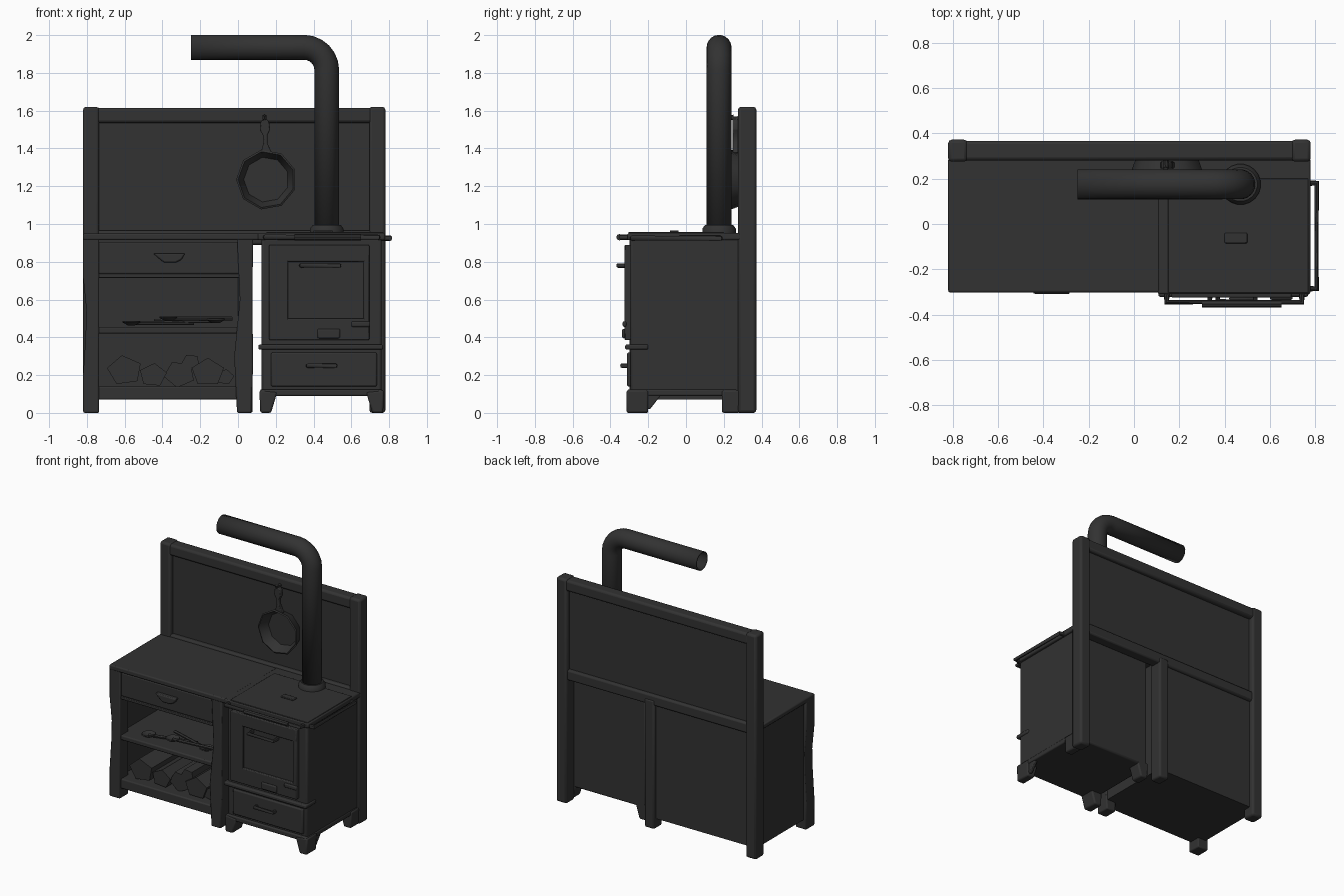
import bpy, bmesh, math, random
from mathutils import Vector, Matrix

if "Cube" in bpy.data.objects:
    bpy.data.objects.remove(bpy.data.objects["Cube"])

random.seed(4)
mat = bpy.data.materials.new("soot black")
mat.diffuse_color = (0.032, 0.032, 0.032, 1)
mat.use_nodes = True
mat.node_tree.nodes["Principled BSDF"].inputs["Base Color"].default_value = mat.diffuse_color


def finish(name, bm, bevel=0.0, smooth=True):
    bmesh.ops.recalc_face_normals(bm, faces=bm.faces)
    me = bpy.data.meshes.new(name)
    bm.to_mesh(me)
    bm.free()
    me.materials.append(mat)
    ob = bpy.data.objects.new(name, me)
    bpy.context.collection.objects.link(ob)
    if bevel:
        m = ob.modifiers.new("bevel", 'BEVEL')
        m.width, m.segments = bevel, 2
    if smooth:
        bpy.ops.object.select_all(action='DESELECT')
        ob.select_set(True)
        bpy.context.view_layer.objects.active = ob
        bpy.ops.object.shade_smooth_by_angle(angle=math.radians(40))
    return ob


def box(name, x0, x1, y0, y1, z0, z1, bevel=0.008):
    bm = bmesh.new()
    M = Matrix.Translation(((x0 + x1) / 2, (y0 + y1) / 2, (z0 + z1) / 2)) @ \
        Matrix.Diagonal((x1 - x0, y1 - y0, z1 - z0, 1))
    bmesh.ops.create_cube(bm, size=1, matrix=M)
    return finish(name, bm, bevel)


def prism(name, pts, axis, a, b, bevel=0.0):
    """Extrude a 2D outline along x (points are y,z) or y (points are x,z)."""
    bm = bmesh.new()
    put = (lambda p, t: (t, p[0], p[1])) if axis == 'x' else (lambda p, t: (p[0], t, p[1]))
    f = bm.faces.new([bm.verts.new(put(p, a)) for p in pts])
    r = bmesh.ops.extrude_face_region(bm, geom=[f])
    d = Vector(put((0, 0), b - a))
    bmesh.ops.translate(bm, vec=d, verts=[v for v in r['geom'] if isinstance(v, bmesh.types.BMVert)])
    return finish(name, bm, bevel)


def tube(name, path, r, sides=8, caps=True):
    """Sweep a circle along a path, mitred at the corners."""
    P = [Vector(p) for p in path]
    bm, rings, n = bmesh.new(), [], None
    for i, p in enumerate(P):
        d0 = (p - P[i - 1]).normalized() if i else (P[1] - p).normalized()
        d1 = (P[i + 1] - p).normalized() if i < len(P) - 1 else d0
        t = (d0 + d1).normalized()
        n = t.orthogonal() if n is None else n
        n = (n - t * n.dot(t)).normalized()
        w = t.cross(n)
        rings.append([bm.verts.new(p + r * (n * math.cos(2 * math.pi * k / sides) +
                      w * math.sin(2 * math.pi * k / sides))) for k in range(sides)])
    for A, B in zip(rings, rings[1:]):
        for k in range(sides):
            bm.faces.new((A[k], A[(k + 1) % sides], B[(k + 1) % sides], B[k]))
    if caps:
        bm.faces.new(rings[0])
        bm.faces.new(rings[-1])
    return finish(name, bm)


def lathe(name, prof, loc, sides, turn=None):
    """Spin an (r, z) profile; the optional matrix tips it over."""
    bm, rings = bmesh.new(), []
    for r, z in prof:
        rings.append([bm.verts.new((r * math.cos(2 * math.pi * (k + .5) / sides),
                                    r * math.sin(2 * math.pi * (k + .5) / sides), z)) for k in range(sides)])
    for A, B in zip(rings, rings[1:]):
        for k in range(sides):
            bm.faces.new((A[k], A[(k + 1) % sides], B[(k + 1) % sides], B[k]))
    bm.faces.new(rings[0])
    bm.faces.new(rings[-1])
    bmesh.ops.transform(bm, matrix=Matrix.Translation(loc) @ (turn or Matrix()), verts=bm.verts)
    return finish(name, bm)


# backboard: posts, rails and thin panel
box("back_post_left", -0.82, -0.735, 0.275, 0.372, 0, 1.62, 0.015)
box("back_post_right", 0.695, 0.78, 0.275, 0.372, 0, 1.62, 0.015)
box("back_top_rail", -0.76, 0.72, 0.28, 0.367, 1.535, 1.615, 0.015)
box("back_mid_rail", -0.76, 0.72, 0.28, 0.36, 0.89, 0.965, 0.012)
box("back_panel", -0.75, 0.71, 0.31, 0.335, 0.95, 1.56, 0)

# cabinet carcass
wave = [(-0.82, 0), (-0.735, 0), (-0.735, 0.93), (-0.82, 0.93), (-0.82, 0.72), (-0.803, 0.55), (-0.807, 0.4), (-0.82, 0.2)]
prism("cabinet_front_post_left", wave, 'y', -0.3, -0.2, 0.008)
post = [(-0.005, 0), (0.07, 0), (0.08, 0.25), (0.076, 0.6), (0.08, 0.93), (-0.005, 0.93), (0.01, 0.6), (-0.02, 0.3)]
prism("cabinet_front_post_right", post, 'y', -0.3, -0.2, 0.008)
box("cabinet_back_post_middle", 0.0, 0.078, 0.27, 0.365, 0, 0.93, 0.012)
box("cabinet_side_left", -0.8, -0.765, -0.23, 0.3, 0.07, 0.93, 0)
box("cabinet_side_right", 0.02, 0.065, -0.23, 0.3, 0.07, 0.93, 0)
box("cabinet_back", -0.78, 0.04, 0.31, 0.34, 0.07, 0.93, 0)
box("cabinet_floor", -0.78, 0.05, -0.285, 0.33, 0.07, 0.14)
box("cabinet_shelf", -0.78, 0.03, -0.285, 0.32, 0.42, 0.455)
box("cabinet_top", -0.82, 0.13, -0.302, 0.29, 0.915, 0.95)

# cabinet drawer with cup pull
box("drawer_front", -0.745, 0.015, -0.28, -0.25, 0.735, 0.905)
box("drawer_box", -0.76, 0.02, -0.285, 0.3, 0.715, 0.735, 0.004)
prism("drawer_pull", [(-0.45, 0.845), (-0.41, 0.81), (-0.39, 0.795), (-0.33, 0.795), (-0.30, 0.81), (-0.28, 0.845)],
      'y', -0.31, -0.27, 0.008)

# firewood on the cabinet floor
for i, (x, z, r) in enumerate([(-0.6, 0.225, 0.095), (-0.45, 0.20, 0.075), (-0.31, 0.205, 0.085),
                               (-0.16, 0.215, 0.09), (-0.07, 0.19, 0.05), (-0.25, 0.27, 0.05)]):
    a0 = random.random() * 2
    outline = [(x + r * math.cos(a0 + k * math.pi * 2 / 5), z + r * 0.85 * math.sin(a0 + k * math.pi * 2 / 5))
               for k in range(5)]
    prism(f"log_{i}", outline, 'y', -0.25 + 0.015 * (i % 3), 0.22)

# spoons lying on the shelf
for i, (x, y, ang) in enumerate([(-0.4, -0.17, 0.25), (-0.28, -0.14, -0.3), (-0.2, -0.2, 0.1)]):
    d = Vector((math.cos(ang), math.sin(ang), 0)) * 0.17
    c = Vector((x, y, 0.475 + 0.012 * i))
    tube(f"spoon_handle_{i}", [c - d, c + d], 0.011, 6)
    lathe(f"spoon_bowl_{i}", [(0.02, -0.012), (0.05, 0.005), (0.047, 0.012), (0.015, -0.002)],
          c + d * (1 if i % 2 else -1), 10)

# stove body, plinth ledge and hot plate
box("stove_body", 0.125, 0.76, -0.295, 0.285, 0.09, 0.925, 0.012)
box("stove_base_lip", 0.118, 0.765, -0.31, 0.27, 0.09, 0.125)
box("stove_ledge", 0.108, 0.768, -0.322, -0.2, 0.335, 0.362)
box("stove_top", 0.105, 0.778, -0.31, 0.29, 0.915, 0.952)
box("hot_plate", 0.15, 0.77, -0.305, 0.2, 0.95, 0.957, 0.003)
box("plate_lifter", 0.4, 0.5, -0.085, -0.04, 0.955, 0.966, 0.004)

# flared stove legs
for sx in (-1, 1):
    for y0, y1 in ((-0.315, -0.2), (0.19, 0.285)):
        c = 0.443
        leg = [(c + sx * u, z) for u, z in ((0.33, 0.12), (0.325, 0), (0.268, 0), (0.235, 0.11))]
        prism("stove_leg", leg, 'y', y0, y1, 0.01)
prism("stove_foot_flare", [(-0.315, 0.02), (-0.19, 0.02), (-0.12, 0.11), (-0.315, 0.11)], 'x', 0.735, 0.76, 0.006)

# oven door: frame around a recessed window
box("door_panel", 0.17, 0.69, -0.308, -0.28, 0.39, 0.885, 0.004)
for n, b in {"left": (0.165, 0.265, 0.385, 0.89), "right": (0.665, 0.695, 0.385, 0.89),
             "top": (0.165, 0.695, 0.8, 0.89), "bottom": (0.165, 0.695, 0.385, 0.5)}.items():
    box("door_frame_" + n, b[0], b[1], -0.325, -0.29, b[2], b[3], 0.006)
box("door_vent", 0.42, 0.54, -0.338, -0.32, 0.395, 0.445, 0.008)
box("door_latch", 0.6, 0.7, -0.335, -0.315, 0.455, 0.485)
box("stove_drawer", 0.175, 0.735, -0.312, -0.285, 0.14, 0.32)
for n, x0, x1, z, yf, yb in (("door_handle", 0.335, 0.535, 0.78, -0.36, -0.31), ("stove_drawer_handle", 0.37, 0.515, 0.25, -0.34, -0.3)):
    tube(n, [(x0, yb, z), (x0, yf, z), (x1, yf, z), (x1, yb, z)], 0.012)

# towel rails along the front and right side
tube("front_rail", [(0.145, -0.3, 0.93), (0.145, -0.345, 0.93), (0.74, -0.345, 0.93), (0.74, -0.3, 0.93)], 0.014)
tube("front_rail_grip", [(0.3, -0.352, 0.93), (0.65, -0.352, 0.93)], 0.017)
tube("side_rail", [(0.76, -0.285, 0.925), (0.806, -0.285, 0.925), (0.806, 0.18, 0.925), (0.76, 0.18, 0.925)], 0.014)

# stove pipe with elbow and floor collar
px, py, R = 0.47, 0.175, 0.12
path = [(px, py, 0.94)]
path += [(px - R + R * math.cos(a), py, 1.935 - R + R * math.sin(a))
         for a in [k * math.pi / 12 for k in range(7)]] + [(-0.25, py, 1.935)]
pipe = tube("stove_pipe", path, 0.066, 20, caps=False)
pipe.modifiers.new("wall", 'SOLIDIFY').thickness = 0.008
lathe("pipe_collar", [(0.09, 0.945), (0.09, 0.975), (0.075, 0.995), (0.062, 0.995)], (px, py, 0), 20)

# frying pan hung on the backboard
tip = Matrix.Rotation(math.radians(90), 4, 'X')
lathe("pan_bowl", [(0.13, -0.05), (0.16, 0.03), (0.15, 0.035), (0.12, -0.035)], (0.15, 0.27, 1.235), 9, tip)
prism("pan_handle", [(0.12, 1.375), (0.18, 1.375), (0.155, 1.43), (0.155, 1.47), (0.17, 1.5), (0.165, 1.54), (0.145, 1.56),
                     (0.12, 1.54), (0.115, 1.5), (0.132, 1.47), (0.135, 1.43)], 'y', 0.245, 0.275, 0.005)
tube("pan_hook", [(0.14, 0.3, 1.56), (0.14, 0.245, 1.56), (0.14, 0.24, 1.575)], 0.012, 6)
